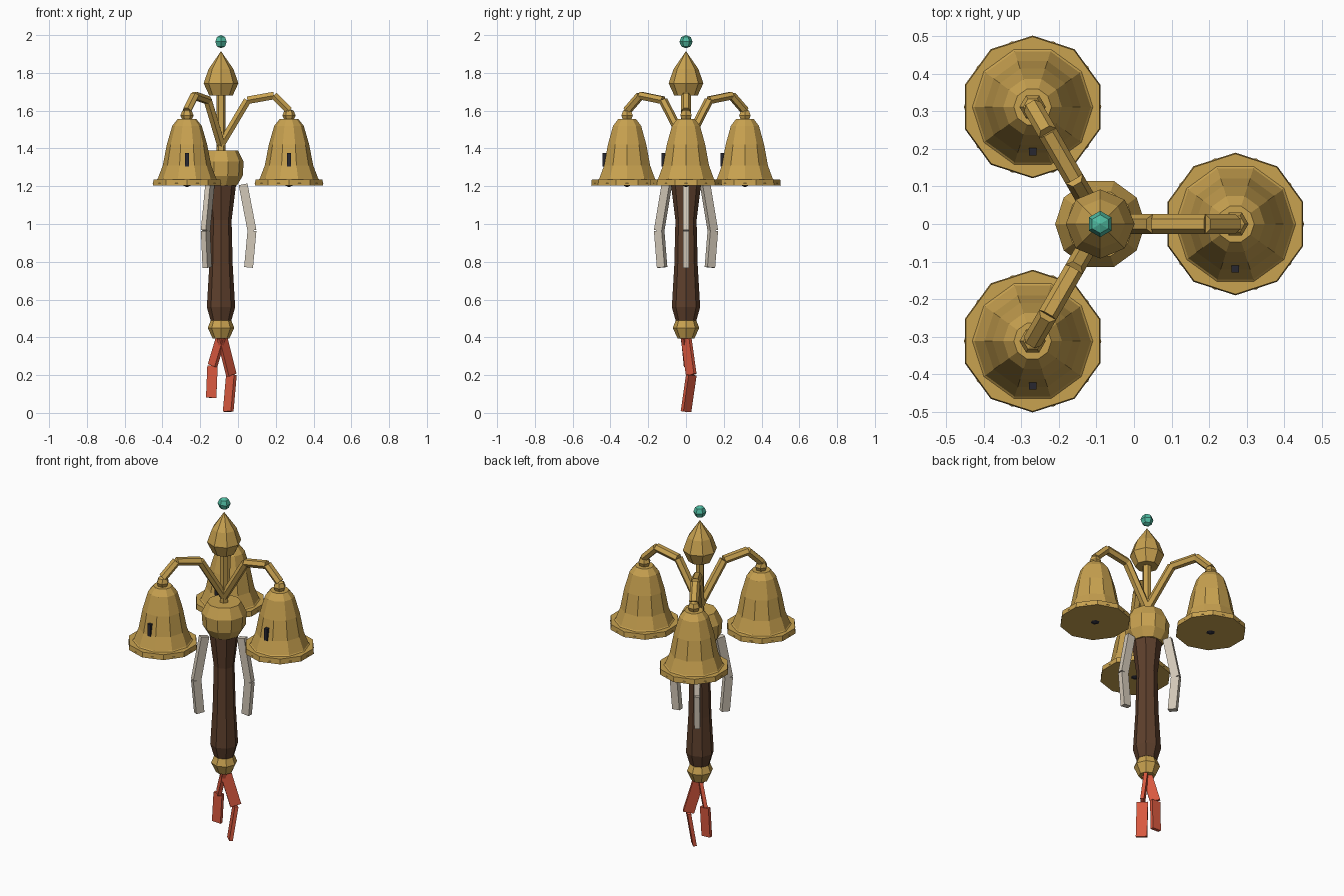
import bpy, bmesh
from math import sin, cos, pi, radians
from mathutils import Vector, Matrix

if "Cube" in bpy.data.objects:
    bpy.data.objects.remove(bpy.data.objects["Cube"])

AX = -0.09  # x of the central shaft


def material(name, col):
    m = bpy.data.materials.new(name)
    m.diffuse_color = (*col, 1)
    m.use_nodes = True
    m.node_tree.nodes["Principled BSDF"].inputs["Base Color"].default_value = m.diffuse_color
    return m


GOLD = material("gold", (0.58, 0.36, 0.08))
WOOD = material("dark_wood", (0.11, 0.05, 0.025))
TEAL = material("teal", (0.08, 0.50, 0.36))
RED = material("red_cloth", (0.70, 0.10, 0.05))
BONE = material("bone", (0.65, 0.58, 0.48))
DARK = material("dark_metal", (0.02, 0.02, 0.03))


def finish(bm, name, mat):
    bmesh.ops.remove_doubles(bm, verts=bm.verts, dist=1e-5)
    bmesh.ops.recalc_face_normals(bm, faces=bm.faces)
    me = bpy.data.meshes.new(name)
    bm.to_mesh(me)
    bm.free()
    me.materials.append(mat)
    ob = bpy.data.objects.new(name, me)
    bpy.context.collection.objects.link(ob)
    return ob


def lathe(name, profile, n, mat, x=AX, y=0, phase=0):
    """Flat-faced turned shape from (radius, z) points, closed at both ends."""
    bm = bmesh.new()
    rings = []
    for r, z in profile:
        angs = [phase + 2 * pi * i / n for i in range(n)]
        rings.append([bm.verts.new((x + r * cos(a), y + r * sin(a), z)) for a in angs])
    for lo, hi in zip(rings, rings[1:]):
        for i in range(n):
            j = (i + 1) % n
            bm.faces.new((lo[i], lo[j], hi[j], hi[i]))
    for ring, (r, z) in ((rings[0], profile[0]), (rings[-1], profile[-1])):
        if r > 0:
            bm.faces.new(ring)
    return finish(bm, name, mat)


def ball(name, r, z, n, mat, x=AX, y=0, phase=0, rings=4):
    prof = [(r * sin(pi * i / rings), z - r * cos(pi * i / rings)) for i in range(rings + 1)]
    prof[0], prof[-1] = (0, z - r), (0, z + r)
    return lathe(name, prof, n, mat, x, y, phase)


def beams(name, pts, side, w, t, mat, n=4):
    """Separate straight bars between points; side is the width direction per bar."""
    bm = bmesh.new()
    for k, (p, q) in enumerate(zip(pts, pts[1:])):
        p, q = Vector(p), Vector(q)
        d = (q - p).normalized()
        s = Vector(side[k % len(side)])
        s = (s - d * s.dot(d)).normalized()
        f = d.cross(s)
        if n == 4:
            corners = [(w / 2, t / 2), (-w / 2, t / 2), (-w / 2, -t / 2), (w / 2, -t / 2)]
        else:
            corners = [(w / 2 * cos(2 * pi * i / n), t / 2 * sin(2 * pi * i / n)) for i in range(n)]
        a = [bm.verts.new(p + s * u + f * v) for u, v in corners]
        b = [bm.verts.new(q + s * u + f * v) for u, v in corners]
        bm.faces.new(a)
        bm.faces.new(b)
        for i in range(n):
            j = (i + 1) % n
            bm.faces.new((a[i], a[j], b[j], b[i]))
    return finish(bm, name, mat)


# Central shaft: handle, pommel, hub, rod, finial and floating gem
lathe("handle", [(0.055, 0.49), (0.075, 0.56), (0.062, 0.78), (0.056, 1.02), (0.08, 1.21)], 8, WOOD)
lathe("pommel", [(0.045, 0.395), (0.07, 0.45), (0.05, 0.50)], 8, GOLD)
lathe("hub", [(0.085, 1.205), (0.115, 1.255), (0.12, 1.33), (0.09, 1.39)], 10, GOLD)
lathe("rod", [(0.024, 1.38), (0.024, 1.72)], 6, GOLD)
lathe("finial", [(0.062, 1.68), (0.092, 1.745), (0.066, 1.82), (0, 1.915)], 8, GOLD)
ball("gem", 0.035, 1.965, 6, TEAL, phase=pi / 2)

# Bells, their arms and the bone ribs, three times around the shaft
for k in range(3):
    ang = radians(120 * k)
    out = Vector((cos(ang), sin(ang), 0))
    tangent = Vector((-sin(ang), cos(ang), 0))

    def at(r, z):
        return Vector((AX, 0, z)) + out * r

    bx, by, _ = at(0.36, 0)
    tag = f"_{k + 1}"
    lathe("bell" + tag, [(0.183, 1.215), (0.155, 1.24), (0.128, 1.31), (0.107, 1.42),
                         (0.078, 1.52), (0.05, 1.555)], 10, GOLD, bx, by)
    lathe("bell_rim" + tag, [(0.19, 1.205), (0.187, 1.235)], 10, GOLD, bx, by, pi / 2)
    ball("bell_knob" + tag, 0.035, 1.575, 6, GOLD, bx, by)
    ball("clapper" + tag, 0.035, 1.23, 6, DARK, bx, by)
    beams("bell_slot" + tag, [(bx, by - 0.118, 1.305), (bx, by - 0.118, 1.375)],
          [(1, 0, 0)], 0.02, 0.022, DARK)
    beams("bell_arm" + tag, [at(0.0, 1.42), at(0.14, 1.655), at(0.28, 1.68), at(0.36, 1.60)],
          [tangent], 0.052, 0.046, GOLD, 6)
    beams("bone_rib" + tag, [at(0.117, 1.21), at(0.164, 0.965), at(0.146, 0.77)],
          [tangent], 0.03, 0.047, BONE)

# Two cloth tails hanging from the pommel
beams("short_tail", [(AX, 0, 0.40), (-0.135, 0.015, 0.25), (-0.142, 0.01, 0.08)],
      [(1, -1, 0), (1, 0, 0)], 0.055, 0.02, RED)
beams("long_tail", [(AX + 0.005, 0, 0.40), (-0.035, 0.028, 0.20), (-0.052, 0, 0.007)],
      [(1, 1, 0), (1, -1, 0)], 0.06, 0.02, RED)
